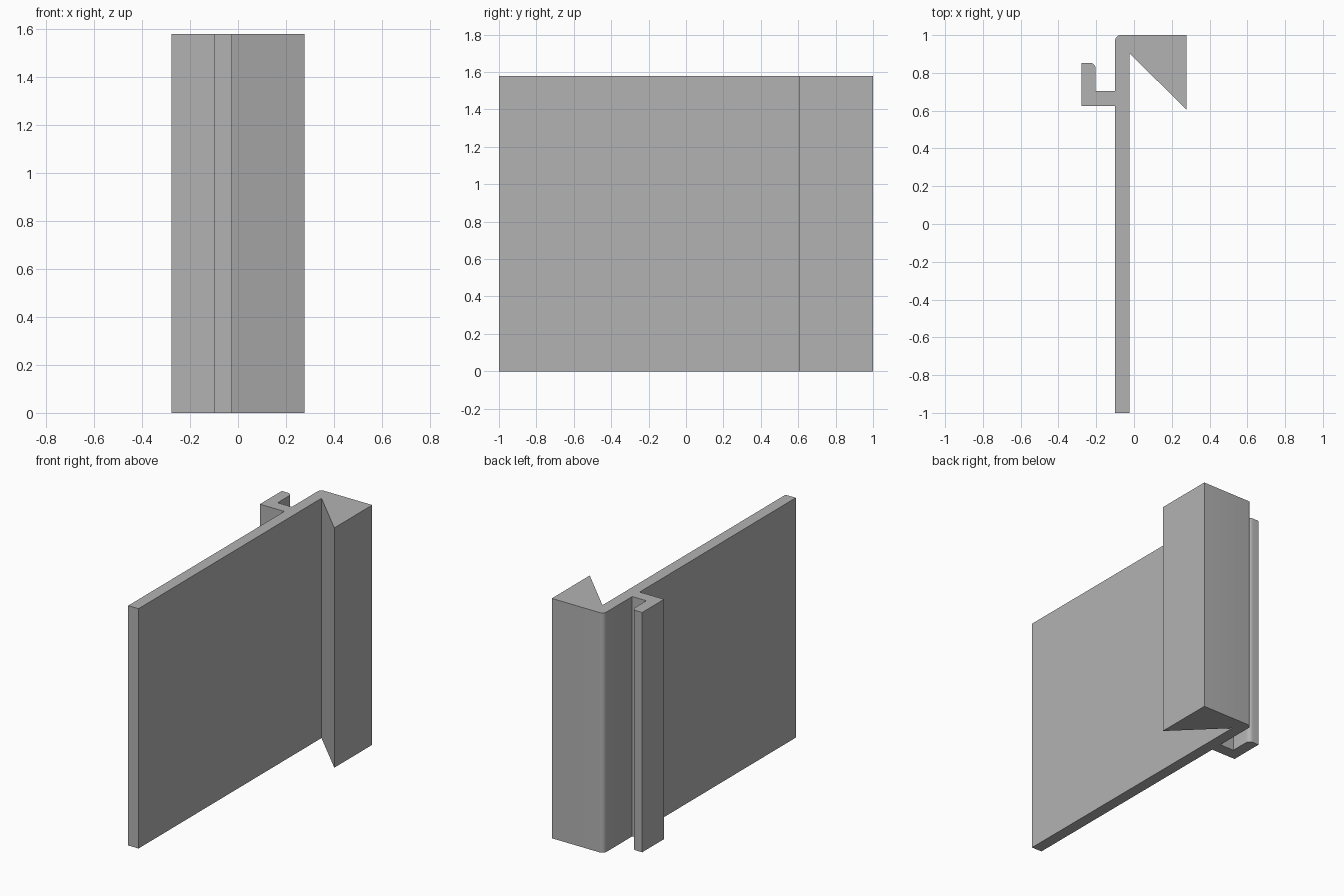
import bpy, bmesh, math

if "Cube" in bpy.data.objects:
    bpy.data.objects.remove(bpy.data.objects["Cube"])

HEIGHT = 1.58
R = 0.03  # radius of the rounded corners


def arc(cx, cy, start, end, steps=6):
    """Points on a rounded corner, angles in degrees."""
    return [(cx + R * math.cos(math.radians(start + (end - start) * i / steps)),
             cy + R * math.sin(math.radians(start + (end - start) * i / steps)))
            for i in range(steps + 1)]


# Cross-section, counter-clockwise
profile = [(-0.10, -1), (-0.025, -1),                       # panel end
           (-0.025, 0.905), (0.278, 0.605), (0.278, 1)]     # wedge
profile += arc(-0.10 + R, 1 - R, 90, 180)                   # rounded back corner
profile += [(-0.10, 0.703), (-0.203, 0.703)]                # hook inside
profile += arc(-0.203 - R, 0.853 - R, 0, 90)                # rounded hook tip
profile += [(-0.278, 0.853), (-0.278, 0.625), (-0.10, 0.625)]

# Extrude the section upwards
bm = bmesh.new()
base = bm.faces.new([bm.verts.new((x, y, 0)) for x, y in profile])
top = bmesh.ops.extrude_face_region(bm, geom=[base], use_keep_orig=True)
bmesh.ops.translate(bm, vec=(0, 0, HEIGHT),
                    verts=[v for v in top["geom"] if isinstance(v, bmesh.types.BMVert)])
bmesh.ops.recalc_face_normals(bm, faces=bm.faces)
mesh = bpy.data.meshes.new("hooked_panel_profile")
bm.to_mesh(mesh)
bm.free()

grey = bpy.data.materials.new("grey")
grey.diffuse_color = (0.45, 0.45, 0.45, 1)
grey.use_nodes = True
grey.node_tree.nodes["Principled BSDF"].inputs["Base Color"].default_value = grey.diffuse_color
mesh.materials.append(grey)

panel = bpy.data.objects.new("hooked_panel_profile", mesh)
bpy.context.collection.objects.link(panel)
bpy.context.view_layer.objects.active = panel
panel.select_set(True)
bpy.ops.object.shade_smooth_by_angle(angle=math.radians(30))
